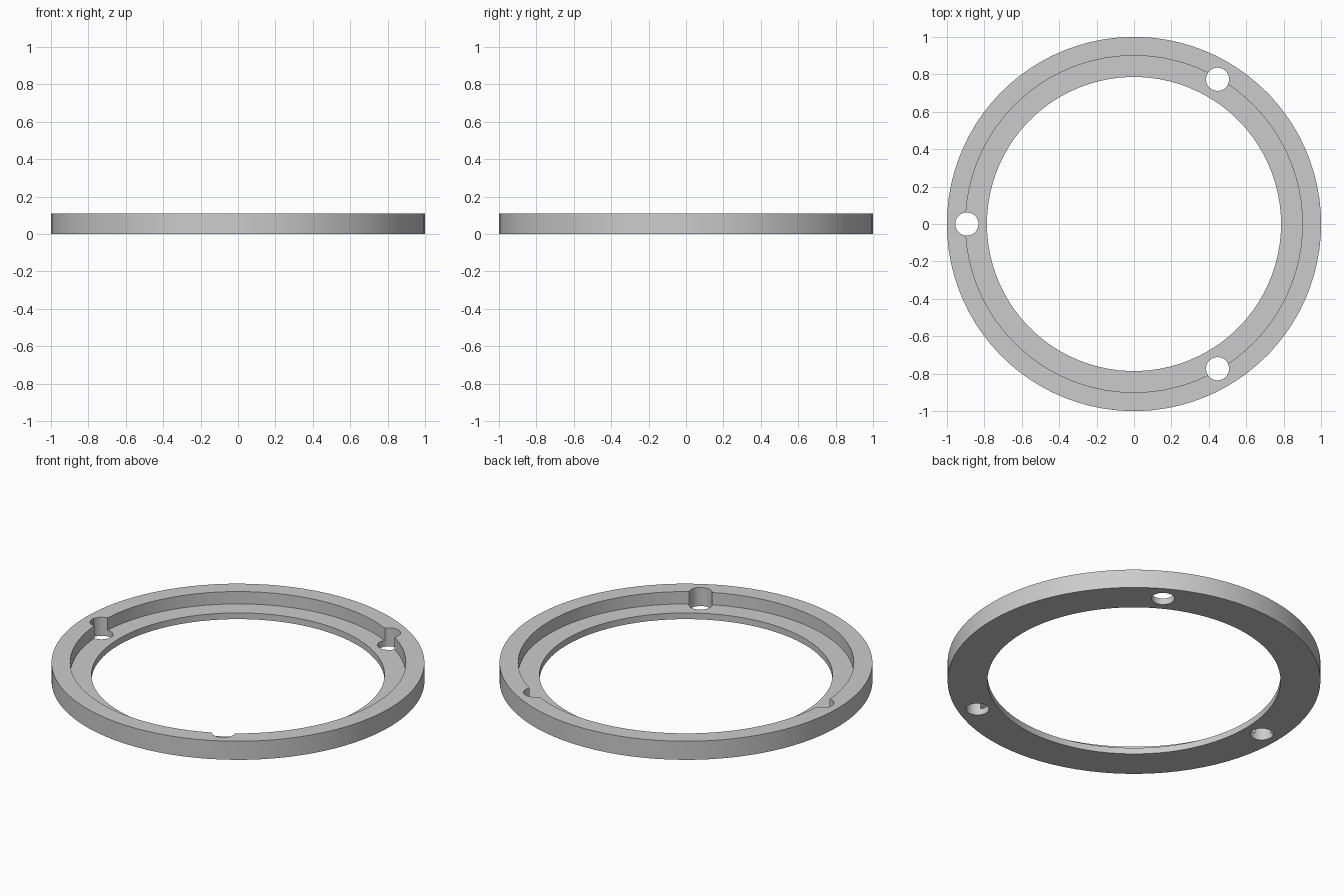
import bpy
import bmesh
from math import cos, sin, pi, radians

default = bpy.data.objects.get("Cube")
if default:
    bpy.data.objects.remove(default, do_unlink=True)

OUTER, STEP, INNER = 1.0, 0.9, 0.786
HEIGHT, LEDGE = 0.11, 0.037
HOLE_PITCH, HOLE_RADIUS = 0.893, 0.062
SEGMENTS = 90

# Plain grey finish
grey = bpy.data.materials.new("light grey")
grey.use_nodes = True
colour = (0.6, 0.6, 0.6, 1)
grey.diffuse_color = colour
grey.node_tree.nodes["Principled BSDF"].inputs["Base Color"].default_value = colour


def lathe(name, profile, segments):
    """Revolve a closed (radius, height) profile around z."""
    bm = bmesh.new()
    rings = []
    for i in range(segments):
        a = 2 * pi * i / segments
        rings.append([bm.verts.new((r * cos(a), r * sin(a), z)) for r, z in profile])
    for i, ring in enumerate(rings):
        after = rings[(i + 1) % segments]
        for j in range(len(profile)):
            k = (j + 1) % len(profile)
            bm.faces.new((ring[j], after[j], after[k], ring[k]))
    bmesh.ops.recalc_face_normals(bm, faces=bm.faces)
    mesh = bpy.data.meshes.new(name)
    bm.to_mesh(mesh)
    bm.free()
    mesh.materials.append(grey)
    obj = bpy.data.objects.new(name, mesh)
    bpy.context.collection.objects.link(obj)
    return obj


# Stepped ring: raised rim outside, thin ledge inside
ring = lathe("stepped_ring", [(OUTER, 0), (OUTER, HEIGHT), (STEP, HEIGHT),
                              (STEP, LEDGE), (INNER, LEDGE), (INNER, 0)], SEGMENTS)

# Three evenly spaced screw holes straddling the step
for angle in (60, 180, 300):
    a = radians(angle)
    bpy.ops.mesh.primitive_cylinder_add(
        vertices=40, radius=HOLE_RADIUS, depth=4 * HEIGHT,
        location=(HOLE_PITCH * cos(a), HOLE_PITCH * sin(a), HEIGHT / 2))
    cutter = bpy.context.object
    cutter.name = "hole_cutter"
    cutter.hide_render = True
    cutter.data.materials.append(grey)
    cut = ring.modifiers.new("screw_hole", "BOOLEAN")
    cut.operation = "DIFFERENCE"
    cut.solver = "EXACT"
    cut.object = cutter
    bpy.ops.object.select_all(action="DESELECT")
    ring.select_set(True)
    bpy.context.view_layer.objects.active = ring
    bpy.ops.object.modifier_apply(modifier=cut.name)
    bpy.data.objects.remove(cutter, do_unlink=True)

# Smooth round walls with crisp edges
bpy.ops.object.shade_smooth_by_angle(angle=radians(30))
